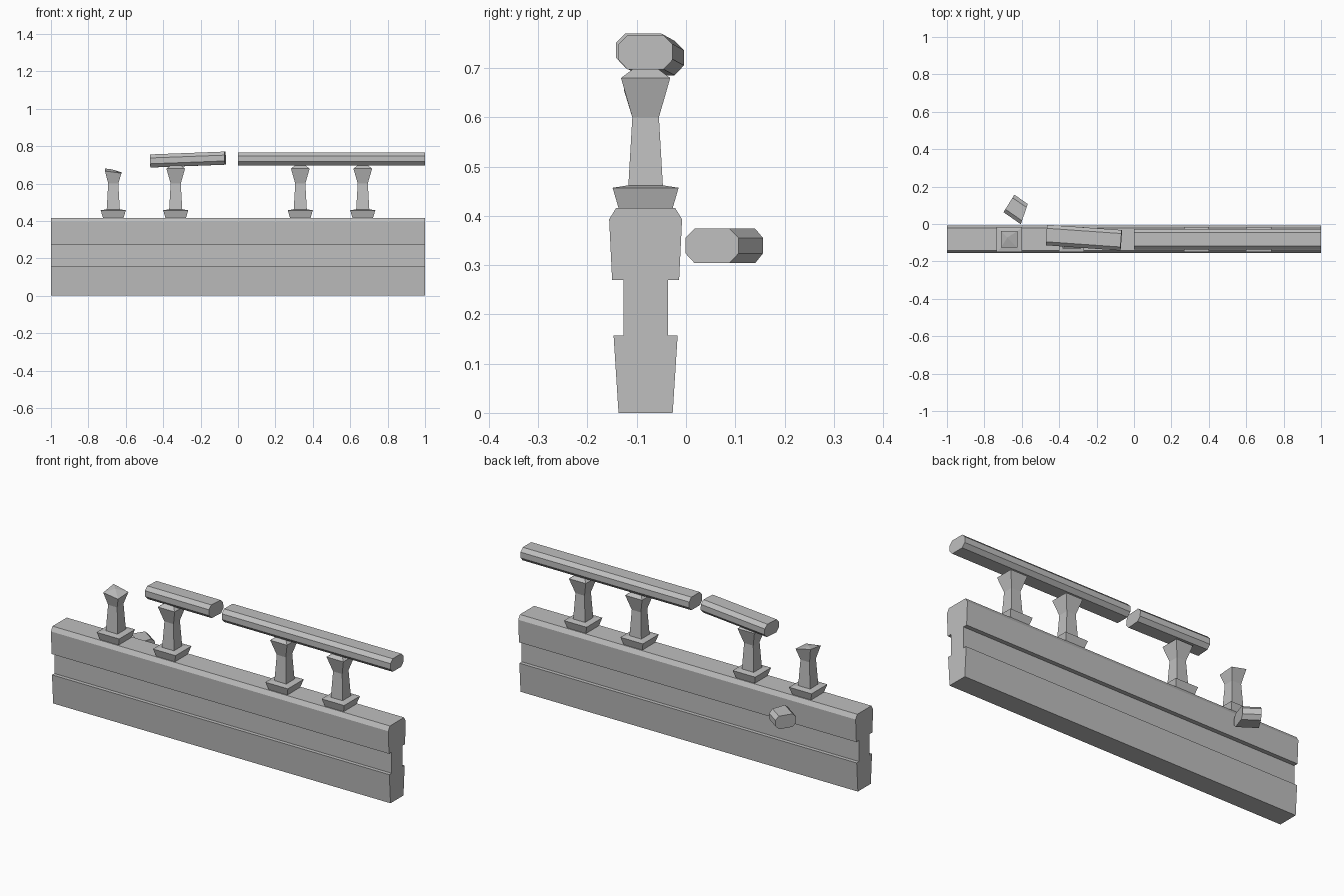
import bpy
import bmesh

cube = bpy.data.objects.get("Cube")
if cube:
    bpy.data.objects.remove(cube, do_unlink=True)

stone = bpy.data.materials.new("grey stone")
stone.use_nodes = True
GREY = (0.52, 0.52, 0.52, 1)
stone.diffuse_color = GREY
stone.node_tree.nodes["Principled BSDF"].inputs["Base Color"].default_value = GREY

MID_Y = -0.082


def finish(name, bm):
    bmesh.ops.recalc_face_normals(bm, faces=bm.faces)
    mesh = bpy.data.meshes.new(name)
    bm.to_mesh(mesh)
    bm.free()
    mesh.materials.append(stone)
    obj = bpy.data.objects.new(name, mesh)
    bpy.context.collection.objects.link(obj)
    return obj


def loft(bm, rings):
    """Skin equal-length rings of points and cap both ends."""
    rings = [[bm.verts.new(p) for p in ring] for ring in rings]
    for a, b in zip(rings, rings[1:]):
        n = len(a)
        for i in range(n):
            j = (i + 1) % n
            bm.faces.new((a[i], a[j], b[j], b[i]))
    return bm.faces.new(rings[0]), bm.faces.new(rings[-1])


def prism(name, half_profile, start, end):
    """Extrude a mirrored (half width, z) profile along x; ends may slant with y."""
    profile = half_profile + [(-y, z) for y, z in reversed(half_profile)]
    bm = bmesh.new()
    loft(bm, [[(cut(y), y, z) for y, z in profile] for cut in (start, end)])
    return finish(name, bm)


def square(half, z):
    return [(sx * half, sy * half, z) for sx, sy in ((-1, -1), (1, -1), (1, 1), (-1, 1))]


# Long wall with a recessed band and chamfered top
wall = prism("wall", [(0.055, 0), (0.065, 0.157), (0.045, 0.157), (0.045, 0.27),
                      (0.068, 0.27), (0.074, 0.393), (0.06, 0.416)],
             lambda y: -1, lambda y: 1)
wall.location.y = MID_Y

# Handrail, whole and broken pieces share one eight-sided section
RAIL = [(0.036, -0.035), (0.055, -0.015), (0.055, 0.016), (0.036, 0.035)]
rail = prism("handrail", RAIL, lambda y: 0, lambda y: 1)
rail.location = (0, MID_Y, 0.732)

loose = prism("loose_handrail", RAIL, lambda y: -0.2, lambda y: 0.2)
loose.location = (-0.268, -0.073, 0.728)
loose.rotation_euler = (0, -0.038, -0.07)

chunk = prism("fallen_chunk", RAIL,
              lambda y: -0.047 - 0.05 * y, lambda y: 0.053 - 0.28 * y)
chunk.location = (-0.63, 0.083, 0.339)
chunk.rotation_euler.z = -0.607

# Balusters: flared foot, waisted shaft, flared head
FOOT = [(0.055, 0.416), (0.067, 0.457), (0.035, 0.462)]
for i, x in enumerate((-0.333, 0.333, 0.667)):
    bm = bmesh.new()
    loft(bm, [square(*r) for r in FOOT + [(0.027, 0.6), (0.05, 0.68), (0.027, 0.697)]])
    finish(f"baluster_{i + 1}", bm).location = (x, MID_Y, 0)

# Snapped baluster with an uneven top
bm = bmesh.new()
heights = (0.667, 0.655, 0.66, 0.68)
top = [(x, y, h) for (x, y, _), h in zip(square(0.044, 0), heights)]
_, cap = loft(bm, [square(*r) for r in FOOT + [(0.027, 0.6)]] + [top])
peak = bmesh.ops.poke(bm, faces=[cap])["verts"][0]
peak.co = (-0.01, 0.01, 0.676)
finish("snapped_baluster", bm).location = (-0.667, MID_Y, 0)
